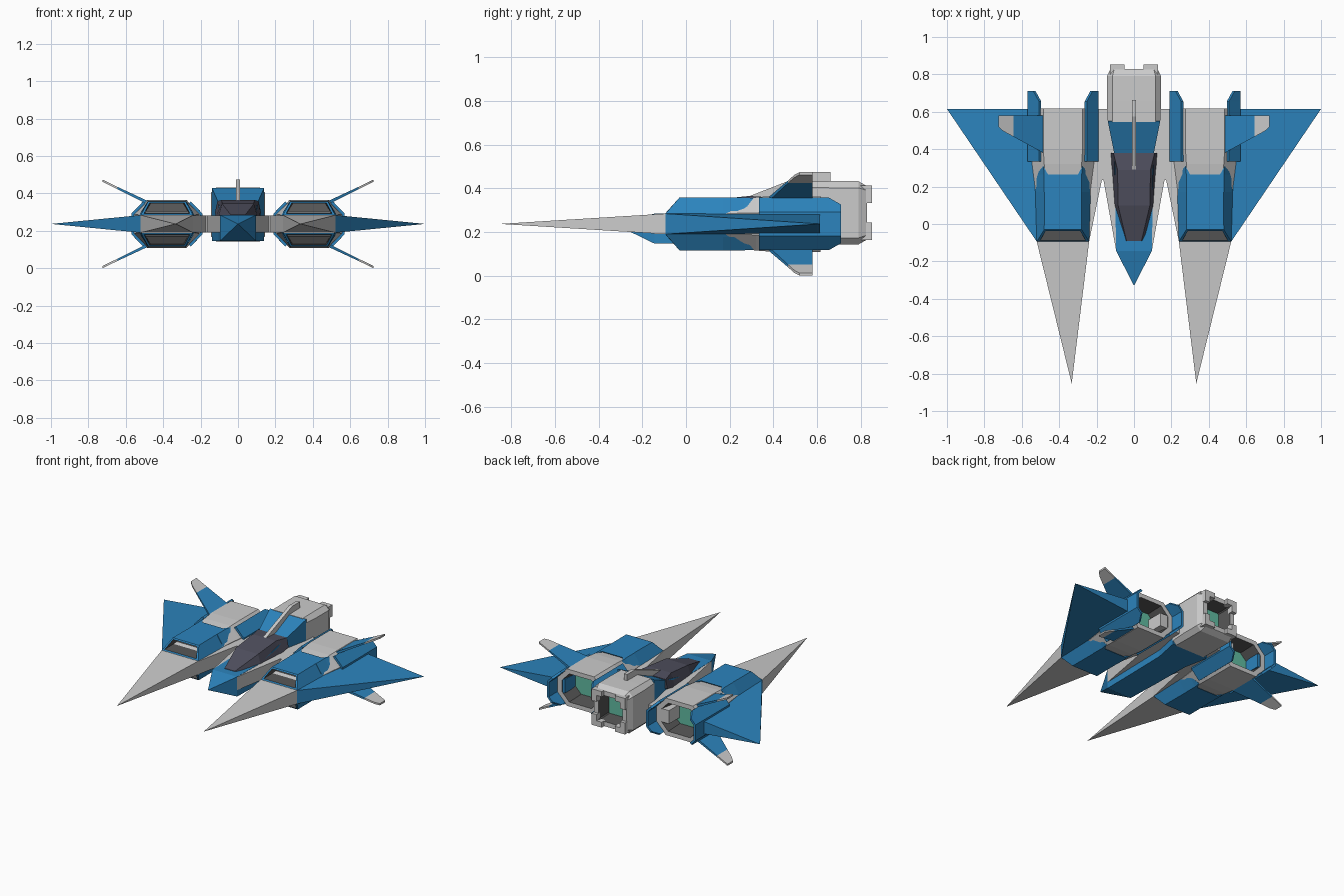
import bpy, bmesh

Z0 = 0.237   # height of the symmetry plane; all part z values are relative to it
CX = 0.38    # nacelle centre


def mat(name, rgb):
    m = bpy.data.materials.new(name)
    m.diffuse_color = (*rgb, 1)
    return m


GREY = mat("hull_grey", (0.8, 0.8, 0.8))
BLUE = mat("paint_blue", (0.025, 0.23, 0.51))
DARK = mat("recess_dark", (0.09, 0.09, 0.09))
GLASS = mat("canopy_dark", (0.08, 0.08, 0.115))
GLOW = mat("engine_glow", (0.12, 0.5, 0.36))


def loft(name, rings, mats, mirror="", seg=None, cap=0):
    """Bridge rings of 3D points; seg = material index per segment, cap = index of last cap."""
    bm = bmesh.new()
    vr = [[bm.verts.new(p) for p in r] for r in rings]
    n = len(rings[0])
    for k in range(len(vr) - 1):
        for i in range(n):
            j = (i + 1) % n
            f = bm.faces.new((vr[k][i], vr[k][j], vr[k + 1][j], vr[k + 1][i]))
            f.material_index = seg[k] if seg else 0
    bm.faces.new(vr[0][::-1])
    bm.faces.new(vr[-1]).material_index = cap
    bmesh.ops.remove_doubles(bm, verts=bm.verts, dist=1e-5)
    bmesh.ops.recalc_face_normals(bm, faces=bm.faces)
    me = bpy.data.meshes.new(name)
    bm.to_mesh(me)
    bm.free()
    for m in mats:
        me.materials.append(m)
    ob = bpy.data.objects.new(name, me)
    ob.location.z = Z0
    bpy.context.collection.objects.link(ob)
    if mirror:
        md = ob.modifiers.new("mirror", 'MIRROR')
        md.use_axis = ("x" in mirror, False, "z" in mirror)
        md.use_mirror_merge = False
    return ob


def octo(y, cx, cz, w, h, tw, sh):
    pts = [(tw, h), (w, sh), (w, -sh), (tw, -h), (-tw, -h), (-w, -sh), (-w, sh), (-tw, h)]
    return [(cx + a, y, cz + b) for a, b in pts]


def rect(y, x0, x1, z0, z1):
    return [(x0, y, z0), (x1, y, z0), (x1, y, z1), (x0, y, z1)]


def trap(yb, yt, wb, zb, wt, zt, cx=0):
    return [(cx - wb, yb, zb), (cx + wb, yb, zb), (cx + wt, yt, zt), (cx - wt, yt, zt)]


def collapse(n, p):
    return [p] * n


# Nacelle hulls with recessed octagonal nozzles
loft("nacelle", [
    octo(-0.094, CX, 0, 0.14, 0.048, 0.13, 0.047),
    octo(0.0, CX, 0, 0.141, 0.06, 0.125, 0.047),
    octo(0.18, CX, 0, 0.147, 0.10, 0.09, 0.048),
    octo(0.32, CX, 0, 0.165, 0.122, 0.10, 0.05),
    octo(0.40, CX, 0, 0.175, 0.128, 0.105, 0.052),
    octo(0.617, CX, 0, 0.175, 0.128, 0.105, 0.052),
    octo(0.617, CX, 0, 0.14, 0.098, 0.085, 0.04),
    octo(0.50, CX, 0, 0.125, 0.085, 0.075, 0.035)],
    [GREY, DARK, GLOW], "x", seg=[0, 0, 0, 0, 0, 0, 1], cap=2)

# Long pointed prongs ahead of each nacelle
loft("prong", [rect(-0.094, CX - 0.14, CX + 0.14, -0.047, 0.047),
               collapse(4, (0.333, -0.853, 0))], [GREY], "x")

# Intake cowls, above and below, with slanted open mouths
loft("intake_cowl", [
    trap(0.19, 0.265, 0.149, 0.045, 0.098, 0.121, CX),
    trap(-0.094, -0.03, 0.14, 0.047, 0.10, 0.121, CX),
    trap(-0.088, -0.037, 0.122, 0.056, 0.092, 0.113, CX),
    trap(0.03, 0.05, 0.115, 0.062, 0.088, 0.108, CX)],
    [BLUE, DARK], "xz", seg=[0, 0, 1], cap=1)
# Pointed paint strips trailing the cowl edges
for s in (-1, 1):
    loft("cowl_strip", [
        [(CX + s * a, y, b) for a, b in ((0.1, 0.121), (0.142, 0.06), (0.09, 0.06), (0.08, 0.121))]
        for y in (0.17, 0.265)] + [collapse(4, (CX + s * 0.105, 0.31, 0.119))], [BLUE], "xz")

# Side armour shells wrapping the nacelles
def shell(y, s, e):
    half = [(0.128 + e * 0.03, 0.120 - e * 0.031), (0.19, 0.055), (0.176, 0.05),
            (0.116 + e * 0.03, 0.110 - e * 0.031)]
    up = half[:2] + [(a, -b) for a, b in half[:2]][::-1]
    dn = [(a, -b) for a, b in half[2:]][::-1] + half[2:]
    return [(CX + s * a, y, b) for a, b in up + dn]


for s, side in ((1, "outer"), (-1, "inner")):
    loft(side + "_armour", [shell(0.335, s, 0), shell(0.655, s, 0), shell(0.71, s, 1)], [BLUE], "x")

# Delta wings tapering to a point
loft("wing", [[(0.50, -0.094, -0.047), (0.50, 0.615, -0.047), (0.50, 0.615, 0.047), (0.50, -0.094, 0.047)],
              [(0.52, -0.094, -0.047), (0.52, 0.615, -0.047), (0.52, 0.615, 0.047), (0.52, -0.094, 0.047)],
              collapse(4, (1.0, 0.615, 0))], [BLUE], "x")


# Canted fins with grey tips
def fin(x, y0, t=0.006):
    z = 0.115 + (x - 0.485) * 0.483
    return [(x, y0, z - t), (x, 0.58, z - t), (x, 0.58, z + t), (x, y0, z + t)]


loft("fin", [fin(0.485, 0.38, 0.009), fin(0.645, 0.467), fin(0.70, 0.497), fin(0.725, 0.52)],
     [BLUE, GREY], "xz", seg=[0, 1, 1], cap=1)

# Flat struts joining the nacelles to the fuselage
plan = [(0.07, -0.15), (0.095, -0.145), (0.163, 0.235), (0.172, 0.235), (0.24, -0.094),
        (0.30, -0.094), (0.30, 0.615), (0.07, 0.615)]
loft("strut", [[(x, y, z) for x, y in plan] for z in (-0.046, 0.046)], [GREY], "x")

# Central fuselage with pointed nose and flared neck
loft("fuselage", [collapse(4, (0, -0.33, 0)),
                  rect(-0.145, -0.095, 0.095, -0.09, 0.047),
                  rect(0.10, -0.10, 0.10, -0.092, 0.048),
                  rect(0.375, -0.105, 0.105, -0.092, 0.115),
                  rect(0.55, -0.14, 0.14, -0.092, 0.193)], [BLUE])

# Faceted canopy
loft("canopy", [trap(-0.097, -0.09, 0.055, 0.03, 0.04, 0.05),
                trap(0.10, 0.10, 0.107, 0.03, 0.085, 0.108),
                trap(0.29, 0.29, 0.118, 0.04, 0.088, 0.128),
                trap(0.38, 0.38, 0.123, 0.06, 0.11, 0.122)], [GLASS])

# Main engine block with square recessed nozzle
E = 0.0505
loft("engine_block", [
    octo(0.545, 0, E, 0.14, 0.143, 0.115, 0.118),
    octo(0.66, 0, E, 0.145, 0.145, 0.115, 0.115),
    octo(0.79, 0, E, 0.145, 0.145, 0.115, 0.115),
    octo(0.83, 0, E, 0.125, 0.122, 0.105, 0.102),
    octo(0.83, 0, E, 0.092, 0.09, 0.085, 0.083),
    octo(0.73, 0, E, 0.08, 0.078, 0.074, 0.072)],
    [GREY, DARK, GLOW], seg=[0, 0, 0, 0, 1], cap=2)

# L-shaped tabs on the four nozzle corners
ell = [(0.05, 0.125), (0.128, 0.125), (0.128, 0.045), (0.09, 0.045), (0.09, 0.088), (0.05, 0.088)]
for s, side in ((1, "upper"), (-1, "lower")):
    loft(side + "_nozzle_tab", [[(x, y, E + s * z) for x, z in ell] for y in (0.80, 0.853)], [GREY], "x")

# Raised spine bar behind the canopy
spine = [(0.285, 0.125), (0.575, 0.238), (0.663, 0.238), (0.663, 0.185), (0.60, 0.18), (0.30, 0.10)]
loft("spine_bar", [[(x, y, z) for y, z in spine] for x in (-0.012, 0.012)], [GREY])
